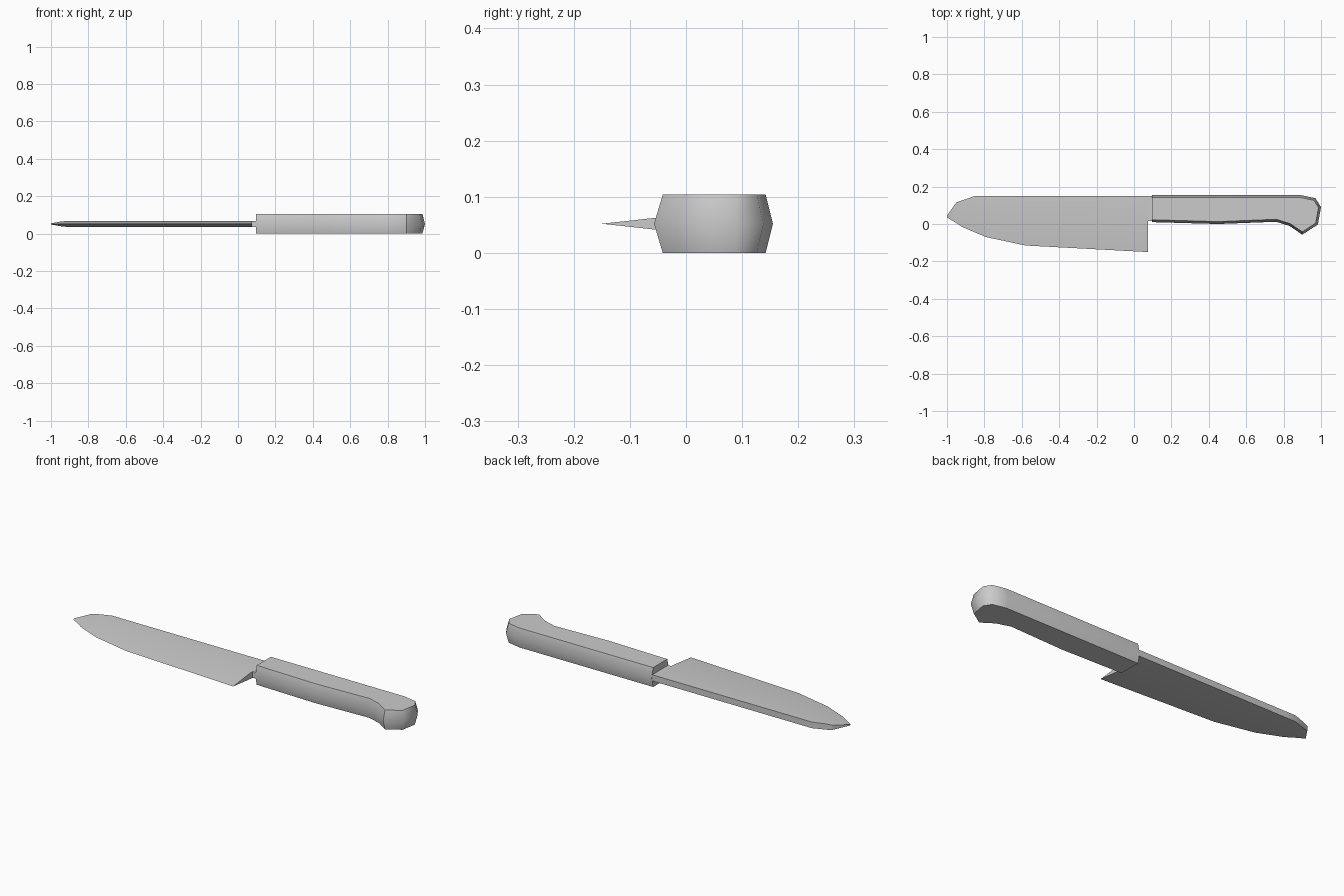
import bpy, bmesh, math
from mathutils import Vector

cube = bpy.data.objects.get("Cube")
if cube:
    bpy.data.objects.remove(cube)

MID = 0.052  # height of the centre plane

grey = bpy.data.materials.new("light grey")
grey.use_nodes = True
grey.diffuse_color = (0.6, 0.6, 0.6, 1)
grey.node_tree.nodes["Principled BSDF"].inputs["Base Color"].default_value = (0.6, 0.6, 0.6, 1)


def loft(name, rings, smooth_angle):
    """Skin a list of equal-length closed rings and cap both ends."""
    bm = bmesh.new()
    loops = [[bm.verts.new(p) for p in ring] for ring in rings]
    n = len(loops[0])
    for a, b in zip(loops, loops[1:]):
        for i in range(n):
            j = (i + 1) % n
            bm.faces.new((a[i], a[j], b[j], b[i]))
    bm.faces.new(loops[0])
    bm.faces.new(loops[-1])
    bmesh.ops.recalc_face_normals(bm, faces=bm.faces)
    mesh = bpy.data.meshes.new(name)
    bm.to_mesh(mesh)
    bm.free()
    mesh.materials.append(grey)
    obj = bpy.data.objects.new(name, mesh)
    bpy.context.collection.objects.link(obj)
    bpy.ops.object.select_all(action="DESELECT")
    obj.select_set(True)
    bpy.context.view_layer.objects.active = obj
    bpy.ops.object.shade_smooth_by_angle(angle=math.radians(smooth_angle))
    return obj


def inset(points, d):
    """Move a counter-clockwise outline inwards by d with mitred corners."""
    result = []
    for i, p in enumerate(points):
        p, a, b = Vector(p), Vector(points[i - 1]), Vector(points[(i + 1) % len(points)])
        u, v = (p - a).normalized(), (b - p).normalized()
        n1, n2 = Vector((-u.y, u.x)), Vector((-v.y, v.x))
        result.append(p + (n1 + n2) * d / (1 + n1.dot(n2)))
    return result


# Blade: stations of (x, cutting edge y, spine y), ground to a wedge at the edge
stations = [(-1, 0.035, 0.045), (-0.95, 0.005, 0.115), (-0.92, -0.015, 0.126),
            (-0.85, -0.045, 0.15), (-0.79, -0.07, 0.15), (-0.58, -0.115, 0.15),
            (0.076, -0.15, 0.15)]
rings = []
for x, edge, spine in stations:
    half = max(0.003, min(0.0165, 0.11 * (spine - edge)))
    ridge = min(edge + 0.15, spine - 0.004)
    rings.append([(x, edge, MID), (x, ridge, MID + half), (x, spine, MID + half),
                  (x, spine, MID - half), (x, ridge, MID - half)])
loft("blade", rings, 20)

# Tang: short neck between blade and handle
loft("tang", [[(x, y, MID + z) for y, z in
               ((0.015, -0.0165), (0.15, -0.0165), (0.15, 0.0165), (0.015, 0.0165))]
              for x in (0.07, 0.12)], 20)

# Handle: outline bulging outwards at mid height, flat at the blade end
outline = [(0.095, 0.01), (0.45, 0), (0.76, 0.012), (0.83, -0.01), (0.9, -0.057),
           (0.983, -0.003), (1, 0.09), (0.97, 0.138), (0.89, 0.155), (0.095, 0.155)]
narrow = inset(outline, 0.013)
for i in (0, -1):
    narrow[i].x = 0.095
loft("handle", [[(p[0], p[1], z) for p in pts] for pts, z in
                ((narrow, 0), (outline, MID), (narrow, 2 * MID))], 50)
